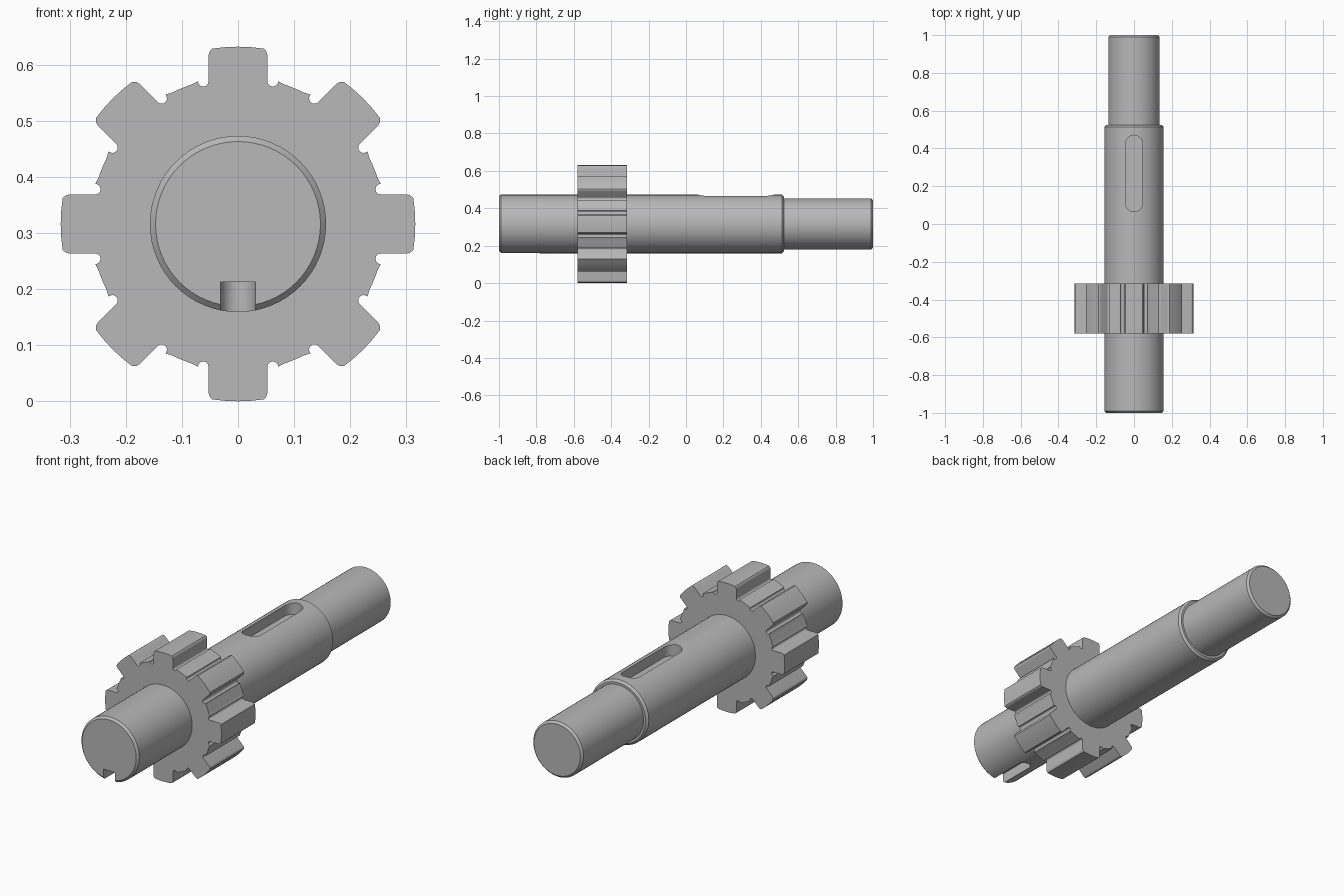
import bpy, bmesh, math

if "Cube" in bpy.data.objects:
    bpy.data.objects.remove(bpy.data.objects["Cube"])

CZ = 0.316          # height of the shaft axis

steel = bpy.data.materials.new("steel_grey")
steel.diffuse_color = (0.48, 0.48, 0.48, 1)
steel.use_nodes = True
steel.node_tree.nodes["Principled BSDF"].inputs["Base Color"].default_value = steel.diffuse_color


def finish(bm, name):
    bmesh.ops.recalc_face_normals(bm, faces=bm.faces)
    me = bpy.data.meshes.new(name)
    bm.to_mesh(me)
    bm.free()
    ob = bpy.data.objects.new(name, me)
    bpy.context.collection.objects.link(ob)
    me.materials.append(steel)
    return ob


def prism(points, offset, name):
    """Extrude a closed outline of 3D points along an offset."""
    bm = bmesh.new()
    face = bm.faces.new([bm.verts.new(p) for p in points])
    top = bmesh.ops.extrude_face_region(bm, geom=[face])["geom"]
    bmesh.ops.translate(bm, vec=offset, verts=[v for v in top if isinstance(v, bmesh.types.BMVert)])
    return finish(bm, name)


def lathe(profile, name, n=64):
    """Revolve (y, radius) points around the shaft axis, capped at both ends."""
    bm = bmesh.new()
    rings = [[bm.verts.new((r * math.cos(2 * math.pi * i / n), y,
                            CZ + r * math.sin(2 * math.pi * i / n))) for i in range(n)]
             for y, r in profile]
    for a, b in zip(rings, rings[1:]):
        for i in range(n):
            j = (i + 1) % n
            bm.faces.new((a[i], a[j], b[j], b[i]))
    bm.faces.new(rings[0])
    bm.faces.new(rings[-1])
    return finish(bm, name)


def slot_cutter(y0, y1, r, z, height, name):
    """Round-ended key slot cutter."""
    pts = []
    for cy, start in ((y1 - r, 0), (y0 + r, math.pi)):
        for k in range(17):
            a = start + math.pi * k / 16
            pts.append((r * math.cos(a), cy + r * math.sin(a), z))
    return prism(pts, (0, 0, height), name)


# Stepped shaft with chamfered ends
shaft = lathe([(-1, 0.147), (-0.99, 0.157), (0.513, 0.157), (0.523, 0.147),
               (0.523, 0.136), (0.99, 0.136), (1, 0.126)], "shaft")

# Key slots: closed slot on top, open slot at the front underneath
for args in ((0.065, 0.47, 0.045, CZ + 0.1, 0.2, "top_slot_cutter"),
             (-1.2, -0.78, 0.031, CZ - 0.3, 0.197, "bottom_slot_cutter")):
    cutter = slot_cutter(*args)
    mod = shaft.modifiers.new("slot", "BOOLEAN")
    mod.operation = "DIFFERENCE"
    mod.solver = "EXACT"
    mod.object = cutter
    bpy.context.view_layer.objects.active = shaft
    bpy.ops.object.modifier_apply(modifier=mod.name)
    bpy.data.objects.remove(cutter)

# Gear: eight straight-sided teeth with relief notches at their roots
half = [(0.0715 - 0.0095 * (1 - math.cos(math.pi * k / 8)),
         0.2545 - 0.0095 * math.sin(math.pi * k / 8)) for k in range(9)]
half += [(0.0525, 0.301), (0.051, 0.307), (0.046, 0.3125), (0.024, 0.315)]
tooth = [(-p, a) for p, a in half] + [(0, 0.316)] + half[::-1]
outline = []
for t in range(8):
    ang = t * math.pi / 4
    c, s = math.cos(ang), math.sin(ang)
    outline += [(p * c + a * s, -0.58, CZ + a * c - p * s) for p, a in tooth]
    for d in (18.5, 21, 24, 26.5):              # root arc to the next tooth
        b = ang + math.radians(d)
        outline.append((0.262 * math.sin(b), -0.58, CZ + 0.262 * math.cos(b)))
gear = prism(outline, (0, 0.265, 0), "gear")

# Smooth shading with sharp edges kept
bpy.ops.object.select_all(action="DESELECT")
for ob in (shaft, gear):
    ob.select_set(True)
bpy.context.view_layer.objects.active = shaft
bpy.ops.object.shade_smooth_by_angle(angle=math.radians(30))
